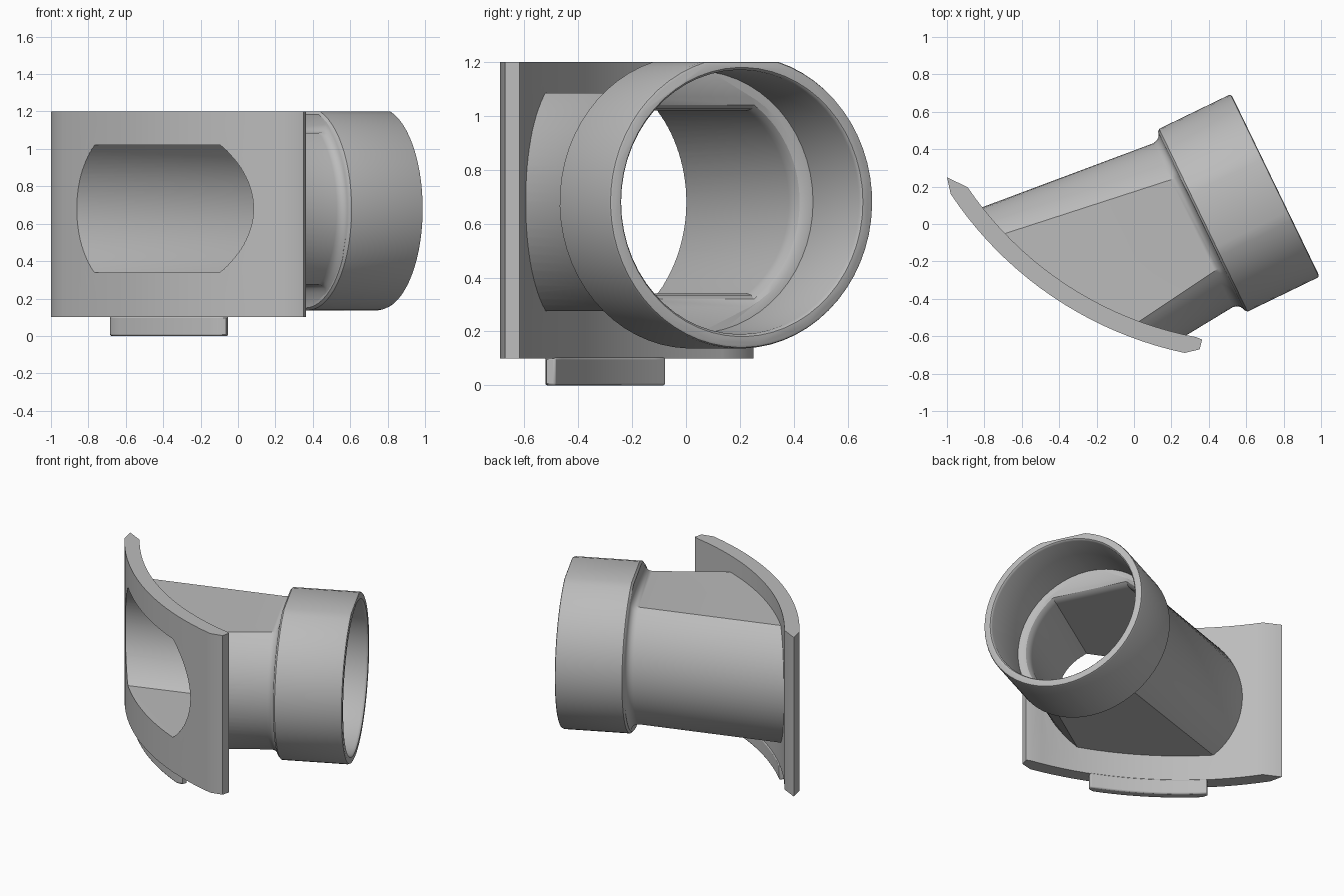
import bpy, bmesh, math
from mathutils import Vector

if "Cube" in bpy.data.objects:
    bpy.data.objects.remove(bpy.data.objects["Cube"])

AXIS = math.radians(25.85)                 # heading of the branch pipe
D = Vector((math.cos(AXIS), math.sin(AXIS), 0))
U = Vector((-math.sin(AXIS), math.cos(AXIS), 0))
ORIGIN = Vector((0.36, 0.015, 0.68))       # back of the collar, on the axis
ARC = Vector((0.686, 1.267))               # centre of the saddle curve

grey = bpy.data.materials.new("light grey plastic")
grey.diffuse_color = (0.5, 0.5, 0.5, 1)
grey.use_nodes = True
grey.node_tree.nodes["Principled BSDF"].inputs["Base Color"].default_value = grey.diffuse_color


def finish(name, bm):
    bmesh.ops.recalc_face_normals(bm, faces=bm.faces)
    me = bpy.data.meshes.new(name)
    bm.to_mesh(me)
    bm.free()
    ob = bpy.data.objects.new(name, me)
    bpy.context.collection.objects.link(ob)
    me.materials.append(grey)
    return ob


def section(s, r, up, down, n=28):
    """Circle of radius r flattened at heights up and -down."""
    a = math.asin(min(up / r, 0.9995))
    b = math.asin(min(down / r, 0.9995))
    right = [-b + (a + b) * i / n for i in range(n + 1)]
    pts = [(r * math.cos(t), r * math.sin(t)) for t in right]
    pts += [(-x, z) for x, z in reversed(pts)]
    return [ORIGIN + D * s + U * x + Vector((0, 0, z)) for x, z in pts]


def loft(name, rows):
    bm = bmesh.new()
    rings = [[bm.verts.new(p) for p in section(*row)] for row in rows]
    for r0, r1 in zip(rings, rings[1:]):
        for i in range(len(r0)):
            j = (i + 1) % len(r0)
            bm.faces.new((r0[i], r0[j], r1[j], r1[i]))
    bm.faces.new(rings[0])
    bm.faces.new(rings[-1])
    return finish(name, bm)


def polar_prism(name, outline, z0, z1):
    """Extrude an outline of (radius, degrees) about the saddle centre."""
    bm = bmesh.new()
    rings = []
    for z in (z0, z1):
        rings.append([bm.verts.new((ARC.x + r * math.cos(math.radians(a)),
                                    ARC.y + r * math.sin(math.radians(a)), z))
                      for r, a in outline])
    n = len(outline)
    for i in range(n):
        j = (i + 1) % n
        bm.faces.new((rings[0][i], rings[0][j], rings[1][j], rings[1][i]))
    for ring in rings:
        bm.faces.new(ring)
    return finish(name, bm)


def arc(r, a0, a1, n=20):
    return [(r, a0 + (a1 - a0) * i / n) for i in range(n + 1)]


def boolean(ob, other, op):
    m = ob.modifiers.new(op, 'BOOLEAN')
    m.object, m.operation, m.solver = other, op, 'EXACT'
    bpy.context.view_layer.objects.active = ob
    bpy.ops.object.modifier_apply(modifier=m.name)
    bpy.data.objects.remove(other)


# branch pipe: tapered, flattened body, filleted into the round collar
pipe = loft("branch_pipe", [
    (-1.6, 0.632, 0.405, 0.405), (-0.05, 0.487, 0.405, 0.405),
    (-0.03, 0.491, 0.411, 0.411), (-0.012, 0.503, 0.425, 0.425),
    (-0.002, 0.52, 0.45, 0.45), (0.0, 0.53, 0.505, 0.53),
    (0.012, 0.543, 0.52, 0.543), (0.425, 0.543, 0.52, 0.543),
    (0.436, 0.539, 0.517, 0.539), (0.44, 0.53, 0.51, 0.53)])
bore = loft("bore_cutter", [
    (-1.7, 0.575, 0.34, 0.34), (-0.03, 0.422, 0.34, 0.34),
    (0.005, 0.426, 0.345, 0.345), (0.028, 0.438, 0.36, 0.36),
    (0.039, 0.457, 0.39, 0.39), (0.041, 0.487, 0.487, 0.487),
    (0.425, 0.49, 0.49, 0.49), (0.437, 0.496, 0.496, 0.496),
    (0.46, 0.52, 0.52, 0.52)])

# trim the pipe to the saddle curve
trim = polar_prism("trim_cutter", arc(1.95, 0, 360 - 360 / 256, 255), -0.5, 2)
boolean(pipe, trim, 'INTERSECT')

# curved saddle plate with pointed ends
saddle = polar_prism("saddle_plate",
                     arc(2.0, 213.6, 258) + [(1.966, 260.2), (1.912, 260.3)]
                     + arc(1.905, 259.3, 214.2) + [(1.969, 211.1)], 0.1, 1.2)

# locating tab below the plate, with clipped corners
tab = polar_prism("locating_tab",
                  arc(1.955, 225.9, 246.2, 12) + [(1.935, 247.2)]
                  + arc(1.9, 247.2, 224.9, 12) + [(1.935, 224.9)], 0, 0.104)
bev = tab.modifiers.new("soft_edges", 'BEVEL')
bev.width, bev.segments, bev.limit_method = 0.008, 2, 'ANGLE'
bev.angle_limit = math.radians(60)

boolean(saddle, pipe, 'UNION')
boolean(saddle, bore, 'DIFFERENCE')
saddle.name = "saddle_with_branch_pipe"

for ob in (saddle, tab):
    bpy.ops.object.select_all(action='DESELECT')
    ob.select_set(True)
    bpy.context.view_layer.objects.active = ob
    bpy.ops.object.shade_smooth_by_angle(angle=math.radians(32))
